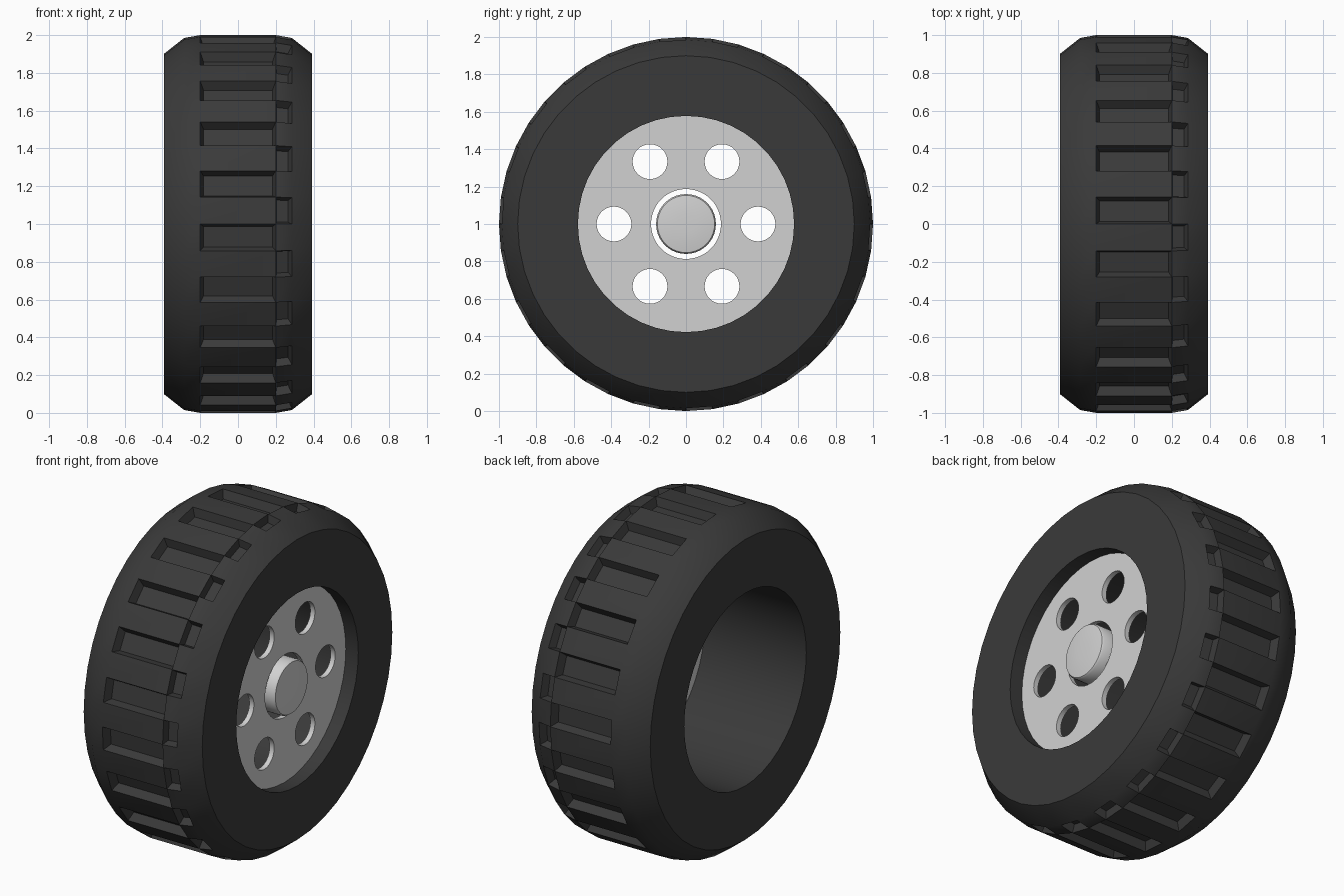
import bpy, bmesh
from math import sin, cos, pi, radians

default = bpy.data.objects.get("Cube")
if default:
    bpy.data.objects.remove(default, do_unlink=True)


def material(name, value):
    mat = bpy.data.materials.new(name)
    colour = (value, value, value, 1)
    mat.use_nodes = True
    mat.diffuse_color = colour
    mat.node_tree.nodes["Principled BSDF"].inputs["Base Color"].default_value = colour
    return mat


def spin_profile(bm, profile, segments, centre=(0, 1), closed=False):
    """Revolve (x, radius) points about the x axis; returns faces[band][segment]."""
    cy, cz = centre
    rings = []
    for x, r in profile:
        angles = [2 * pi * k / segments for k in range(segments)]
        rings.append([bm.verts.new((x, cy - r * cos(a), cz + r * sin(a))) for a in angles])
    pairs = list(zip(rings, rings[1:]))
    if closed:
        pairs.append((rings[-1], rings[0]))
    bands = []
    for a, b in pairs:
        bands.append([bm.faces.new((a[k], a[(k + 1) % segments], b[(k + 1) % segments], b[k]))
                      for k in range(segments)])
    if not closed:
        bm.faces.new(rings[0])
        bm.faces.new(rings[-1])
    bmesh.ops.recalc_face_normals(bm, faces=bm.faces)
    return bands


def finish(name, bm, mat=None):
    mesh = bpy.data.meshes.new(name)
    bm.to_mesh(mesh)
    bm.free()
    obj = bpy.data.objects.new(name, mesh)
    bpy.context.collection.objects.link(obj)
    if mat:
        mesh.materials.append(mat)
    return obj


def smooth(obj, angle=30):
    bpy.ops.object.select_all(action="DESELECT")
    obj.select_set(True)
    bpy.context.view_layer.objects.active = obj
    bpy.ops.object.shade_smooth_by_angle(angle=radians(angle))


rubber = material("dark rubber", 0.042)
metal = material("light metal", 0.64)

# Tyre: closed ring profile, with alternating tread recesses and shoulder notches
SEGMENTS = 44
half = [(0.2, 1.0), (0.285, 0.985), (0.393, 0.9), (0.393, 0.578)]
profile = [(-x, r) for x, r in reversed(half)] + half
bm = bmesh.new()
bands = spin_profile(bm, profile, SEGMENTS, closed=True)
tread, shoulder = bands[3], bands[4]
bmesh.ops.inset_individual(bm, faces=tread[1::2], thickness=0.025, depth=-0.05)
bmesh.ops.inset_individual(bm, faces=shoulder[0::2], thickness=0.018, depth=-0.045)
smooth(finish("tyre", bm, rubber))

# Wheel disc: thin plate with a centre bore and six round holes
bm = bmesh.new()
spin_profile(bm, [(0.28, 0.578), (0.31, 0.578)], SEGMENTS)
disc = finish("wheel_disc", bm, metal)

bm = bmesh.new()
spin_profile(bm, [(0.2, 0.187), (0.4, 0.187)], 48)
for k in range(6):
    a = k * pi / 3
    spin_profile(bm, [(0.2, 0.093), (0.4, 0.093)], 32, (0.385 * cos(a), 1 + 0.385 * sin(a)))
cutter = finish("hole_cutter", bm, metal)
cutter.hide_render = True
cut = disc.modifiers.new("holes", "BOOLEAN")
cut.operation = "DIFFERENCE"
cut.solver = "EXACT"
cut.object = cutter
bpy.context.view_layer.objects.active = disc
bpy.ops.object.modifier_apply(modifier="holes")
bpy.data.objects.remove(cutter, do_unlink=True)
smooth(disc)

# Hub cap: short floating cylinder with a rounded rim and slightly domed face
bm = bmesh.new()
spin_profile(bm, [(0.25, 0.152), (0.255, 0.16), (0.345, 0.16), (0.355, 0.153),
                  (0.361, 0.11), (0.364, 0.05)], 40)
smooth(finish("hub_cap", bm, metal), 35)
